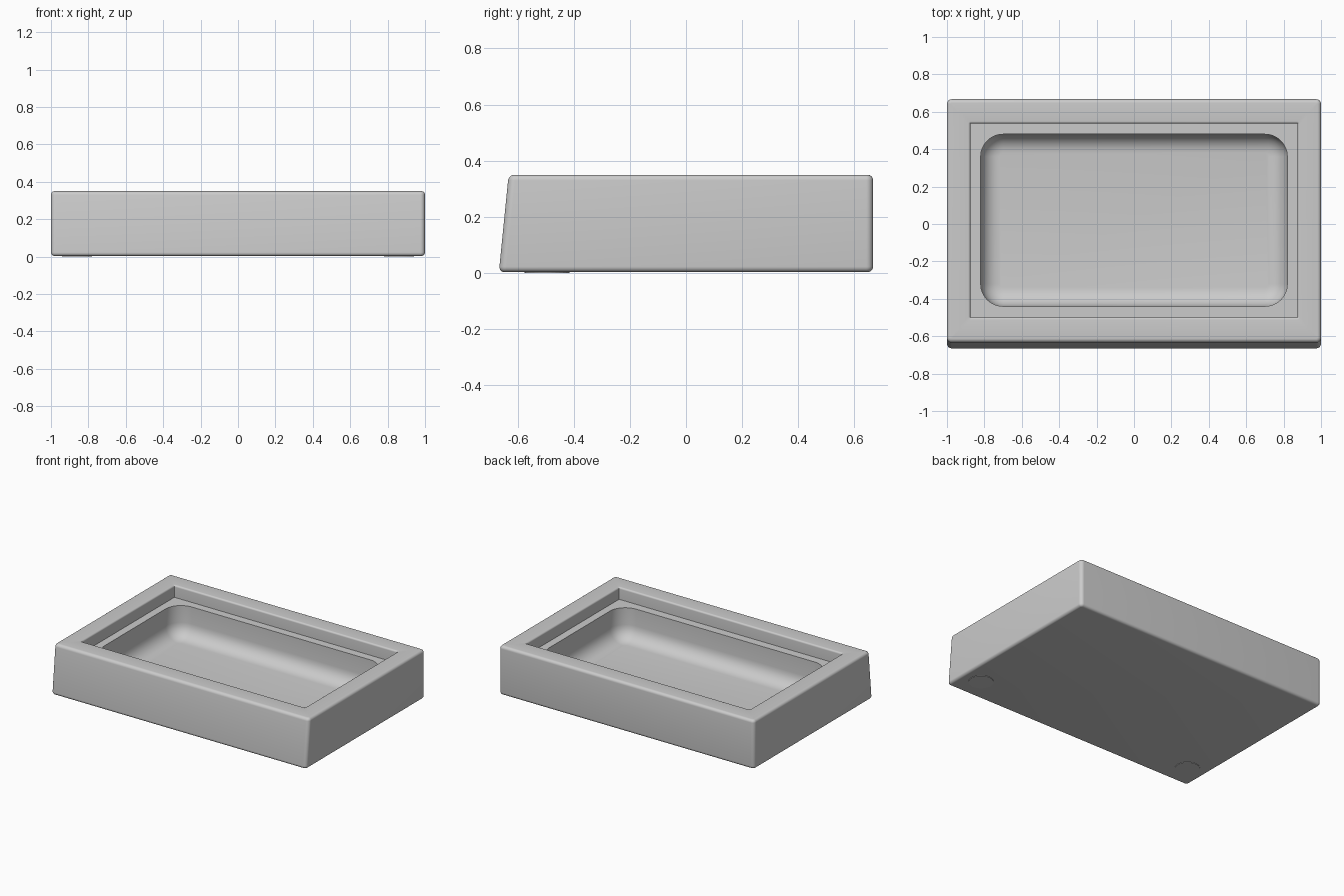
import bpy, bmesh, math

if "Cube" in bpy.data.objects:
    bpy.data.objects.remove(bpy.data.objects["Cube"])

STEPS = 8          # segments per rounded corner
HEIGHT = 0.35
BASE = 0.003       # underside sits just above the foot pads


def material(name, value):
    mat = bpy.data.materials.new(name)
    mat.diffuse_color = (value, value, value, 1)
    mat.use_nodes = True
    mat.node_tree.nodes["Principled BSDF"].inputs["Base Color"].default_value = mat.diffuse_color
    return mat


def rounded_ring(x, y0, y1, r, z):
    """Rounded rectangle spanning -x..x and y0..y1 at height z."""
    pts = []
    corners = ((x - r, y1 - r), (-x + r, y1 - r), (-x + r, y0 + r), (x - r, y0 + r))
    for i, (cx, cy) in enumerate(corners):
        for k in range(STEPS + 1):
            a = math.pi / 2 * (i + k / STEPS)
            pts.append((cx + r * math.cos(a), cy + r * math.sin(a), z))
    return pts


def outer_ring(z, inset):
    front = -0.667 + 0.035 * z / HEIGHT      # sloping front face
    return rounded_ring(1 - inset, front + inset, 0.667 - inset, 0.025 - inset, z)


def loft(name, rings, mat):
    bm = bmesh.new()
    loops = [[bm.verts.new(p) for p in ring] for ring in rings]
    n = len(loops[0])
    for a, b in zip(loops, loops[1:]):
        for i in range(n):
            j = (i + 1) % n
            bm.faces.new((a[i], a[j], b[j], b[i]))
    bm.faces.new(loops[0][::-1])
    bm.faces.new(loops[-1])
    bm.normal_update()
    mesh = bpy.data.meshes.new(name)
    bm.to_mesh(mesh)
    bm.free()
    mesh.materials.append(mat)
    obj = bpy.data.objects.new(name, mesh)
    bpy.context.collection.objects.link(obj)
    bpy.context.view_layer.objects.active = obj
    obj.select_set(True)
    bpy.ops.object.shade_smooth_by_angle(angle=math.radians(35))
    obj.select_set(False)
    return obj


grey = material("grey", 0.6)
quarter = [math.pi / 2 * k / 6 for k in range(7)]
rings = []

# Outer shell with softened bottom and top edges
R = 0.02
for a in quarter:
    rings.append(outer_ring(BASE + R * (1 - math.sin(a)) if a else BASE + R, R * (1 - math.cos(a))))
rings.reverse()
for a in quarter:
    rings.append(outer_ring(HEIGHT - R * (1 - math.sin(a)), R * (1 - math.cos(a))))

# Rim opening with a rounded lip, dropping to the ledge
LEDGE, LIP = 0.265, 0.012
for a in quarter:
    d = LIP * (1 - math.sin(a))
    rings.append(rounded_ring(0.875 + d, -0.50 - d, 0.537 + d, 0.003 + d,
                              HEIGHT - LIP * (1 - math.cos(a))))
rings.append(rounded_ring(0.875, -0.50, 0.537, 0.003, LEDGE))

# Basin with a filleted floor
FLOOR, FILLET = 0.045, 0.1
rings.append(rounded_ring(0.82, -0.44, 0.48, 0.12, LEDGE))
for a in quarter:
    d = FILLET * (1 - math.cos(a))
    rings.append(rounded_ring(0.82 - d, -0.44 + d, 0.48 - d, 0.12 - d,
                              FLOOR + FILLET * (1 - math.sin(a))))
loft("tray_body", rings, grey)

# Thin round pads under the front corners
for side, x in (("left", -0.86), ("right", 0.86)):
    bpy.ops.mesh.primitive_cylinder_add(vertices=32, radius=0.08, depth=0.008,
                                        location=(x, -0.495, 0.004))
    pad = bpy.context.object
    pad.name = side + "_foot_pad"
    pad.data.materials.append(grey)
